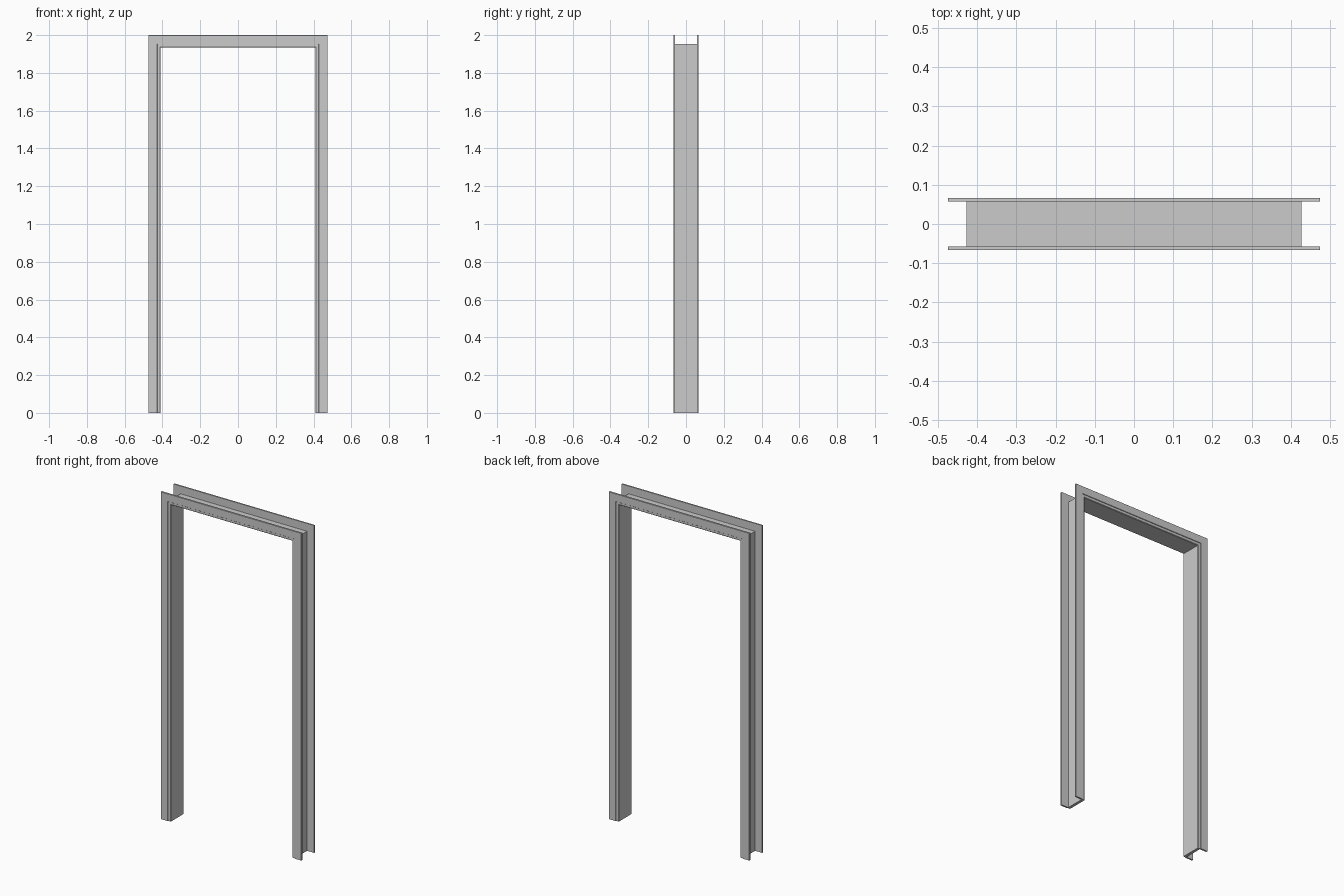
import bpy, bmesh, math

if "Cube" in bpy.data.objects:
    bpy.data.objects.remove(bpy.data.objects["Cube"])

W, H = 0.475, 2.0   # outer half width and height


def portal(name, profile):
    """Sweep a closed profile of (inset from outer edge, y) up, across and down with mitred corners."""
    bm = bmesh.new()
    rings = []
    for sx, top in ((-1, False), (-1, True), (1, True), (1, False)):
        rings.append([bm.verts.new((sx * (W - d), y, H - d if top else 0)) for d, y in profile])
    n = len(profile)
    for a, b in zip(rings, rings[1:]):
        for i in range(n):
            j = (i + 1) % n
            bm.faces.new((a[i], a[j], b[j], b[i]))
    bm.faces.new(rings[0])
    bm.faces.new(rings[-1])
    bmesh.ops.recalc_face_normals(bm, faces=bm.faces)
    me = bpy.data.meshes.new(name)
    bm.to_mesh(me)
    bm.free()
    ob = bpy.data.objects.new(name, me)
    bpy.context.collection.objects.link(ob)
    bpy.context.view_layer.objects.active = ob
    ob.select_set(True)
    bpy.ops.object.shade_smooth_by_angle(angle=math.radians(35))
    ob.select_set(False)
    return ob


# Lining: jambs and head between the two trims, with slightly eased inner edges
portal("door_lining", [(0.0475, -0.063), (0.062, -0.063), (0.065, -0.060),
                       (0.065, 0.060), (0.062, 0.063), (0.0475, 0.063)])

# Flat trims on the front and back, standing proud of the wall channel
for name, s in (("front_trim", -1), ("back_trim", 1)):
    portal(name, [(0, s * 0.057), (0, s * 0.066), (0.001, s * 0.067),
                  (0.0465, s * 0.067), (0.0475, s * 0.066), (0.0475, s * 0.057)])
